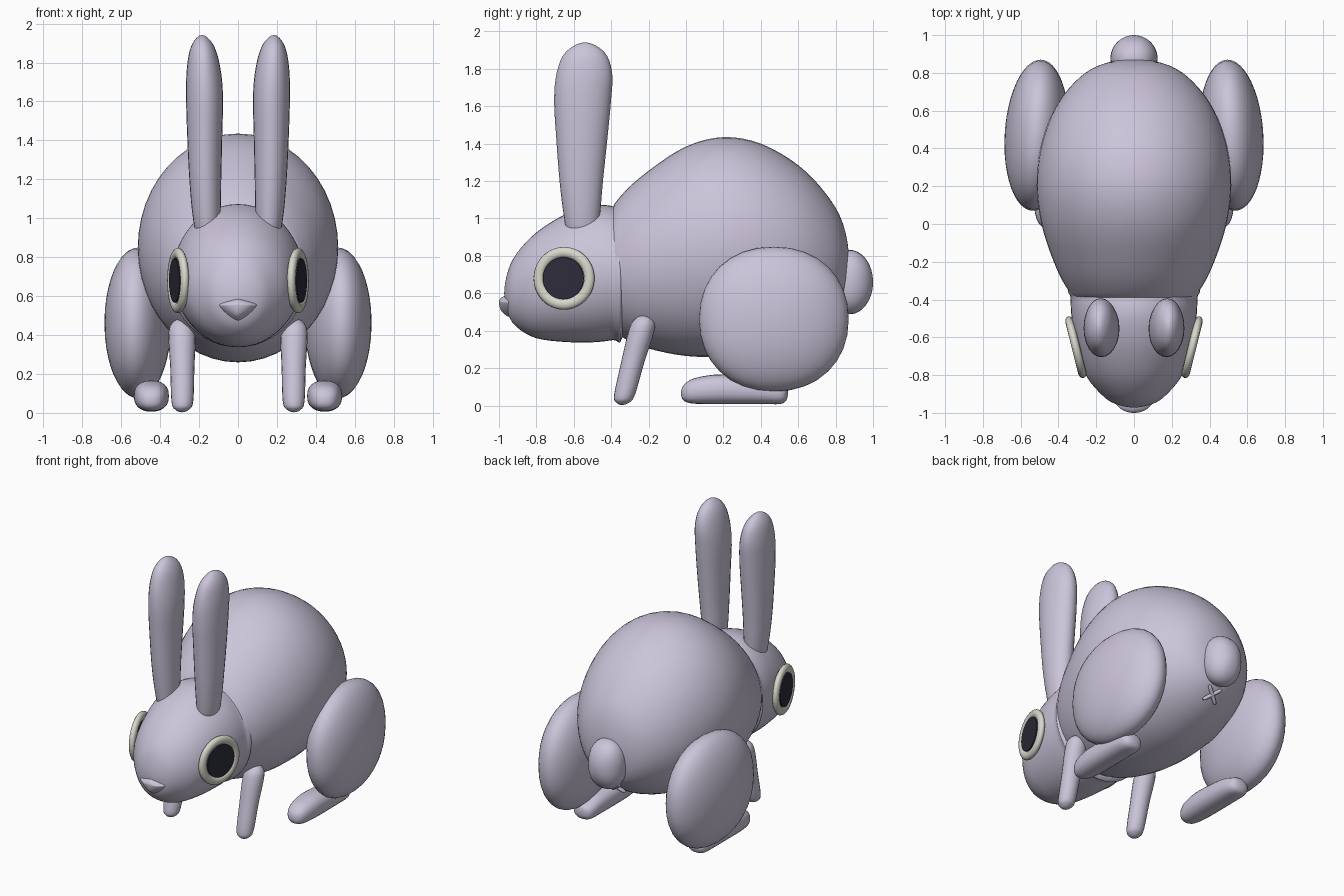
import bpy, bmesh, math
from mathutils import Vector, Matrix

if "Cube" in bpy.data.objects:
    bpy.data.objects.remove(bpy.data.objects["Cube"])


def material(name, rgb):
    m = bpy.data.materials.new(name)
    m.diffuse_color = (*rgb, 1)
    m.use_nodes = True
    m.node_tree.nodes["Principled BSDF"].inputs["Base Color"].default_value = m.diffuse_color
    return m


FUR = material("lavender_fur", (0.60, 0.555, 0.70))
EYE_WHITE = material("warm_white", (0.68, 0.68, 0.60))
PUPIL = material("dark_pupil", (0.026, 0.024, 0.042))


def finish(name, bm, mat, smooth=True):
    bmesh.ops.recalc_face_normals(bm, faces=bm.faces)
    for f in bm.faces:
        f.smooth = smooth
    me = bpy.data.meshes.new(name)
    bm.to_mesh(me)
    bm.free()
    me.materials.append(mat)
    ob = bpy.data.objects.new(name, me)
    bpy.context.collection.objects.link(ob)
    return ob


def spline(keys, steps):
    """Smooth curve through the ring keys, rounded at both poles."""
    def ghost(k):
        return (*k[:3], -k[3], -k[4])
    k = [ghost(keys[1])] + list(keys) + [ghost(keys[-2])]
    out = []
    for i in range(1, len(k) - 2):
        for j in range(steps):
            t = j / steps
            out.append([0.5 * (2 * b + (c - a) * t + (2 * a - 5 * b + 4 * c - d) * t * t
                               + (3 * b - a - 3 * c + d) * t ** 3)
                        for a, b, c, d in zip(k[i - 1], k[i], k[i + 1], k[i + 2])])
    return out + [list(keys[-1])]


def loft(name, keys, axis, mat=FUR, power=2.0, sides=32, steps=4):
    """Skin super-elliptic rings (cx, cy, cz, ra, rb); first and last are poles."""
    u, v = {'x': ((0, 1, 0), (0, 0, 1)), 'y': ((1, 0, 0), (0, 0, 1)),
            'z': ((1, 0, 0), (0, 1, 0))}[axis]
    u, v = Vector(u), Vector(v)

    def sup(c):
        return math.copysign(abs(c) ** (2 / power), c)
    rings = spline(keys, steps)
    bm = bmesh.new()
    loops = []
    for r in rings[1:-1]:
        c = Vector(r[:3])
        loops.append([bm.verts.new(c + u * r[3] * sup(math.cos(a)) + v * r[4] * sup(math.sin(a)))
                      for a in (2 * math.pi * i / sides for i in range(sides))])
    first, last = bm.verts.new(rings[0][:3]), bm.verts.new(rings[-1][:3])
    for i in range(sides):
        j = (i + 1) % sides
        bm.faces.new((first, loops[0][i], loops[0][j]))
        bm.faces.new((last, loops[-1][j], loops[-1][i]))
        for a, b in zip(loops, loops[1:]):
            bm.faces.new((a[i], b[i], b[j], a[j]))
    return finish(name, bm, mat)


def blob(name, centre, radii, axis, power):
    """Rounded ellipsoid made of lofted rings."""
    k = 'xyz'.index(axis)
    others = [r for i, r in enumerate(radii) if i != k]
    keys = []
    for i in range(9):
        t = math.pi * i / 8
        c = list(centre)
        c[k] -= radii[k] * math.cos(t)
        s = math.sin(t) if 0 < i < 8 else 0
        keys.append((*c, others[0] * s, others[1] * s))
    return loft(name, keys, axis, power=power, steps=3)


def along_y(rows):
    """Rows of (y, bottom, top, half width) to centred rings."""
    return [(0, y, (b + t) / 2, w, (t - b) / 2) for y, b, t, w in rows]


# Body and head
loft("body", along_y([
    (-.45, .73, .73, 0), (-.41, .43, 1.01, .28), (-.34, .365, 1.13, .355),
    (-.2, .305, 1.255, .425), (0, .265, 1.385, .49), (.2, .262, 1.435, .515),
    (.4, .285, 1.40, .495), (.6, .35, 1.285, .425), (.75, .44, 1.13, .315),
    (.84, .55, .97, .185), (.873, .76, .76, 0)]), 'y', sides=48)
loft("head", along_y([
    (-.972, .6, .6, 0), (-.95, .485, .725, .105), (-.9, .415, .82, .175),
    (-.8, .36, .925, .255), (-.65, .34, 1.02, .305), (-.5, .338, 1.07, .33),
    (-.39, .35, 1.065, .335), (-.34, .365, 1.03, .325), (-.30, .7, .7, 0)]), 'y', sides=48)

# Nose: wide flat top, pointed bottom
nose = loft("nose", [(0, -1.0, .555, 0, 0), (0, -.99, .555, .05, .045),
                     (0, -.965, .555, .085, .07), (0, -.94, .555, .09, .075),
                     (0, -.90, .555, 0, 0)], 'y', power=1.3)
for vert in nose.data.vertices:
    if vert.co.z > .555:
        vert.co.z = .555 + (vert.co.z - .555) * .45

# Tail and the small crossed stitch beneath it
blob("tail", (0, .875, .66), (.125, .125, .172), 'y', 2.3)
for side in (1, -1):
    stitch = loft("stitch", [(0, 0, -.07, 0, 0), (0, 0, -.062, .011, .011), (0, 0, 0, .013, .013),
                             (0, 0, .062, .011, .011), (0, 0, .07, 0, 0)], 'z', sides=10)
    stitch.matrix_world = (Matrix.Translation((0, .78, .458)) @ Matrix.Rotation(-.7, 4, 'X')
                           @ Matrix.Rotation(side * math.pi / 4, 4, 'Y'))

for s, tag in ((1, "right"), (-1, "left")):
    # Ear
    loft("ear_" + tag, [(s * x, y, z, a, b) for x, y, z, a, b in [
        (.155, -.555, .88, 0, 0), (.157, -.555, .92, .055, .075), (.162, -.557, 1.02, .072, .097),
        (.168, -.56, 1.2, .082, .116), (.171, -.557, 1.42, .09, .136),
        (.172, -.553, 1.63, .095, .152), (.177, -.543, 1.78, .085, .148),
        (.182, -.54, 1.89, .056, .103), (.185, -.54, 1.942, 0, 0)]], 'z', sides=24)
    # Front leg
    loft("front_leg_" + tag, [(s * x, y, z, a, a) for x, y, z, a in [
        (.287, -.342, .003, 0), (.287, -.338, .018, .037), (.286, -.328, .06, .056),
        (.286, -.285, .23, .062), (.288, -.238, .40, .069),
        (.29, -.226, .46, .05), (.29, -.222, .487, 0)]], 'z', sides=20)
    # Thigh, leaning slightly inward towards the back
    thigh = blob("thigh_" + tag, (s * .515, .47, .462), (.17, .40, .387), 'x', 2.15)
    for vert in thigh.data.vertices:
        vert.co.x -= s * .05 * (vert.co.y - .47)
    # Hind foot
    loft("hind_foot_" + tag, [(s * .445, y, z, a, b) for y, z, a, b in [
        (-.027, .065, 0, 0), (-.015, .067, .042, .038), (.025, .075, .07, .063),
        (.1, .083, .085, .075), (.2, .087, .09, .079), (.4, .08, .086, .072),
        (.5, .066, .075, .058), (.535, .066, .05, .04), (.545, .066, 0, 0)]],
        'y', power=2.4, sides=24)

    # Eye ring and flat pupil, turned a little forwards
    place = (Matrix.Translation((s * .308, -.652, .68)) @ Matrix.Rotation(-s * math.radians(14), 4, 'Z')
             @ Matrix.Rotation(s * math.pi / 2, 4, 'Y'))
    bm = bmesh.new()
    grid = [[bm.verts.new(((.139 + .029 * math.cos(b)) * math.cos(a),
                           (.139 + .029 * math.cos(b)) * math.sin(a), .022 * math.sin(b)))
             for b in (2 * math.pi * j / 12 for j in range(12))]
            for a in (2 * math.pi * i / 40 for i in range(40))]
    for i in range(40):
        for j in range(12):
            n, m = (i + 1) % 40, (j + 1) % 12
            bm.faces.new((grid[i][j], grid[n][j], grid[n][m], grid[i][m]))
    finish("eye_ring_" + tag, bm, EYE_WHITE).matrix_world = place
    bm = bmesh.new()
    bmesh.ops.create_cone(bm, cap_ends=True, segments=40, radius1=.112, radius2=.112, depth=.009)
    pupil = finish("pupil_" + tag, bm, PUPIL, smooth=False)
    pupil.matrix_world = place @ Matrix.Translation((0, 0, .016))
